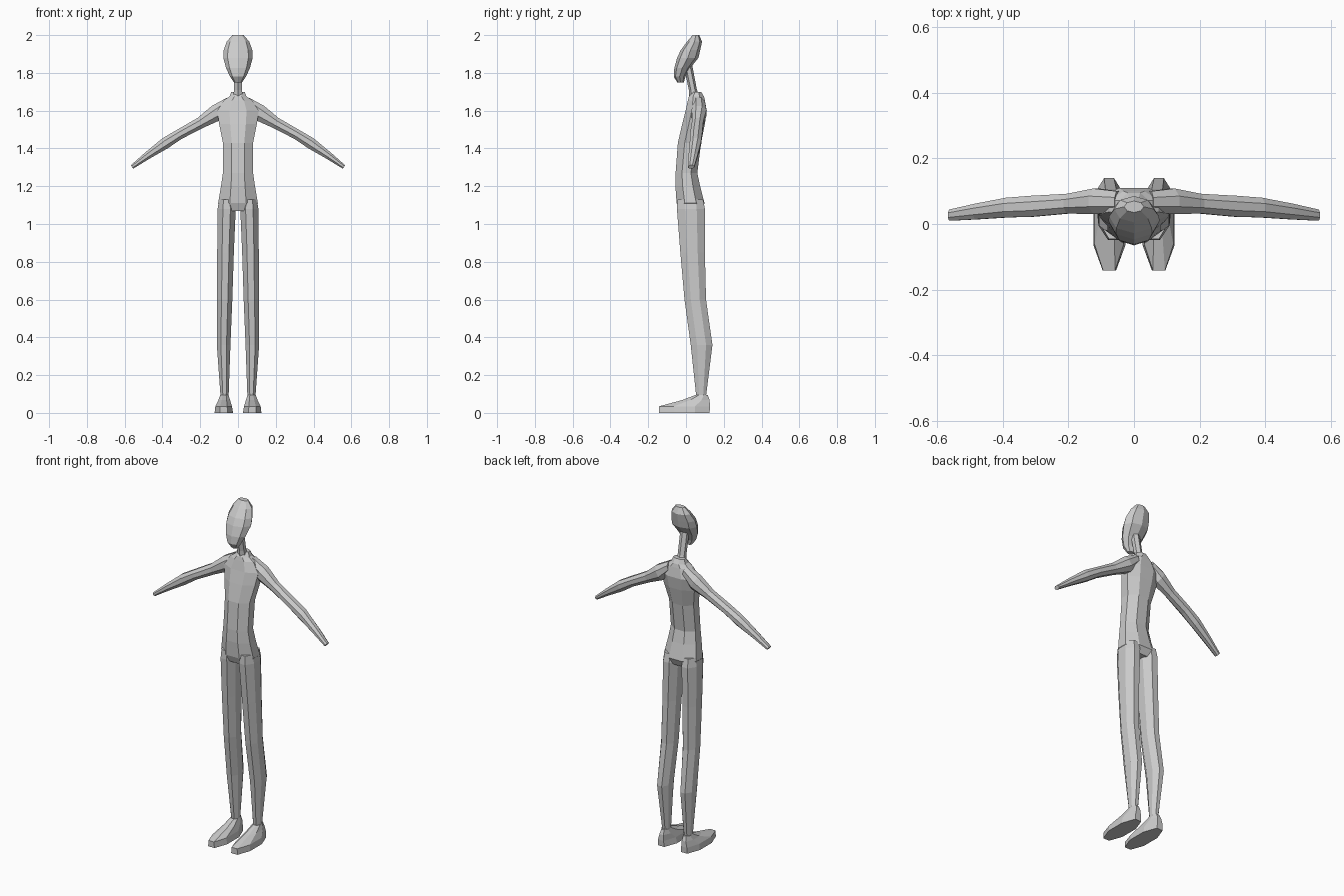
import bpy, bmesh, math
from mathutils import Vector

if "Cube" in bpy.data.objects:
    bpy.data.objects.remove(bpy.data.objects["Cube"])


def loft(name, rings, sides, flat=True, mirror=False):
    """Skin rings of (centre, u half-axis, v half-axis) into a capped tube."""
    bm = bmesh.new()
    phase = math.pi / sides if flat else 0
    grow = 1 / math.cos(math.pi / sides) if flat else 1
    loops = []
    for c, u, v in rings:
        loops.append([bm.verts.new(Vector(c)
                      + Vector(u) * grow * math.cos(phase + 2 * math.pi * i / sides)
                      + Vector(v) * grow * math.sin(phase + 2 * math.pi * i / sides))
                      for i in range(sides)])
    for a, b in zip(loops, loops[1:]):
        for i in range(sides):
            j = (i + 1) % sides
            bm.faces.new((a[i], a[j], b[j], b[i]))
    bm.faces.new(loops[0])
    bm.faces.new(loops[-1])
    bmesh.ops.recalc_face_normals(bm, faces=bm.faces[:])
    mesh = bpy.data.meshes.new(name)
    bm.to_mesh(mesh)
    bm.free()
    obj = bpy.data.objects.new(name, mesh)
    bpy.context.collection.objects.link(obj)
    if mirror:
        mod = obj.modifiers.new("Mirror", 'MIRROR')
        mod.use_mirror_merge = False
    return obj


def level(z, x0, x1, y0, y1):
    """Horizontal ring filling the given x and y extents."""
    return (((x0 + x1) / 2, (y0 + y1) / 2, z),
            ((x1 - x0) / 2, 0, 0), (0, (y1 - y0) / 2, 0))


def across(x, z, y0, y1, half, slope):
    """Ring across the arm, tilted to stand square to its direction."""
    return ((x, (y0 + y1) / 2, z), (0, (y1 - y0) / 2, 0),
            (half * math.sin(slope), 0, half * math.cos(slope)))


# torso from crotch to collar
torso = [(1.07, .075, -.035, .08), (1.11, .105, -.05, .098), (1.2, .09, -.056, .075),
         (1.27, .08, -.055, .06), (1.43, .08, -.043, .08), (1.53, .1, -.02, .1),
         (1.6, .11, -.002, .11), (1.655, .075, .01, .1), (1.675, .045, .015, .095),
         (1.7, .035, .035, .08)]
loft("torso", [level(z, -w, w, a, b) for z, w, a, b in torso], 8)

# neck, leaning forward
loft("neck", [level(1.66, -.028, .028, .022, .075), level(1.71, -.021, .021, .018, .055),
              level(1.84, -.022, .022, -.01, .03)], 6)

# head, tilted oval
head = [(1.748, .02, -.045, -.012), (1.78, .042, -.065, -.003), (1.825, .063, -.062, .022),
        (1.88, .078, -.047, .066), (1.92, .076, -.028, .075), (1.965, .06, .005, .085),
        (2.0, .03, .035, .07)]
loft("head", [level(z, -w, w, a, b) for z, w, a, b in head], 8, flat=False)

# legs
leg = [(1.13, .02, .1, -.045, .09), (1.08, .012, .108, -.048, .1), (.85, .022, .11, -.03, .1),
       (.6, .03, .111, -.008, .106), (.36, .04, .112, .025, .14), (.08, .05, .092, .055, .105)]
loft("leg", [level(*r) for r in leg], 8, mirror=True)

# feet, pointed shoes
foot = [(0, .026, .124, -.142, .125), (.035, .032, .12, -.142, .127),
        (.068, .042, .104, -.02, .125), (.095, .05, .094, .05, .115)]
rings = [level(*r) for r in foot]
loft("foot", rings, 8, mirror=True)

# arms, from shoulder to blunt hand
arm = [(.05, 1.64, .035, .1, .03, .3), (.115, 1.588, .03, .108, .044, .55),
       (.2, 1.535, .032, .092, .03, .5), (.31, 1.475, .022, .086, .027, .45),
       (.385, 1.428, .02, .08, .03, .5), (.48, 1.362, .014, .062, .02, .6),
       (.561, 1.302, .01, .044, .011, .6)]
loft("arm", [across(*r) for r in arm], 8, mirror=True)
